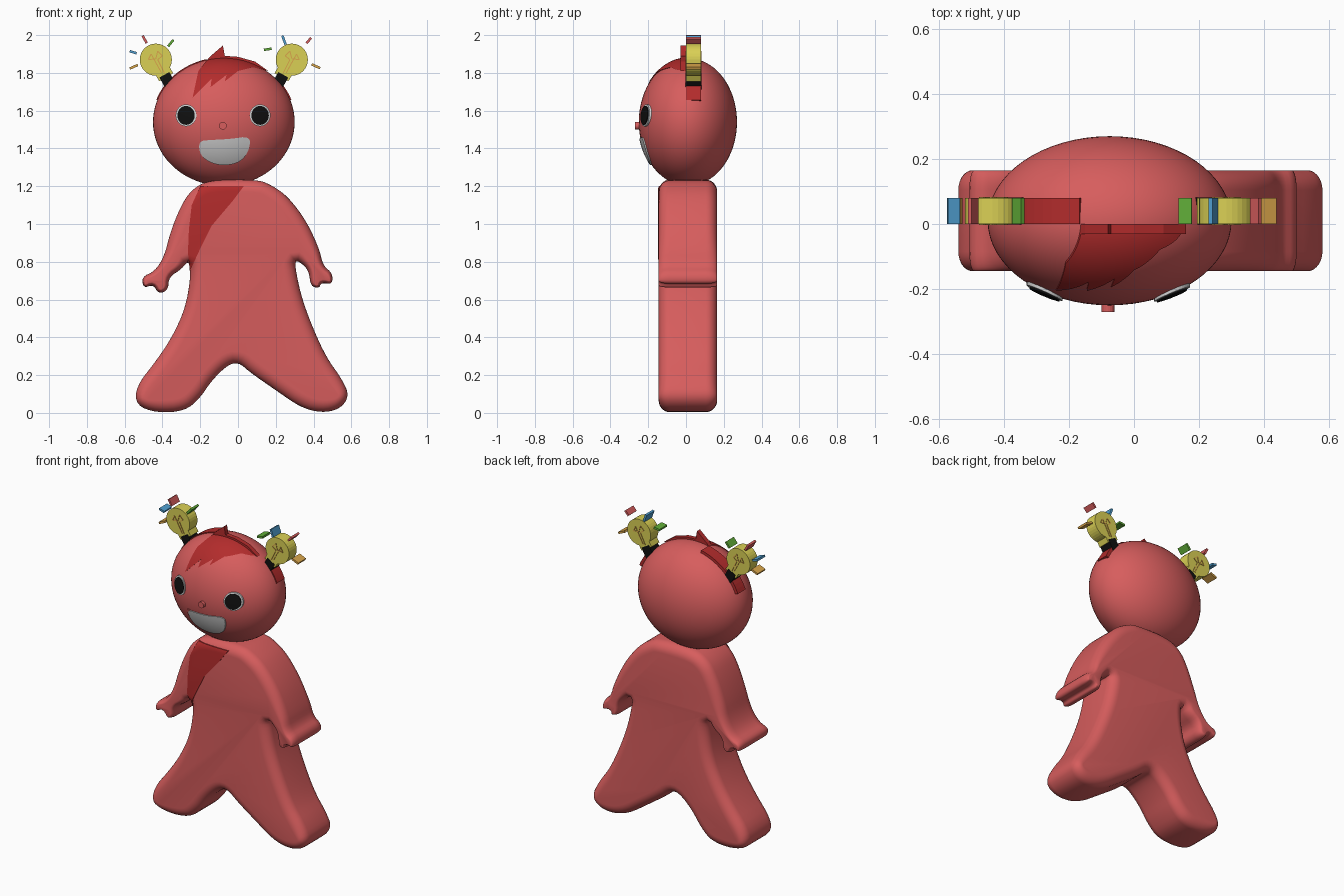
import bpy, bmesh, math
from mathutils import Vector

if "Cube" in bpy.data.objects:
    bpy.data.objects.remove(bpy.data.objects["Cube"])

HEAD_C, HEAD_R = Vector((-0.075, 0.01, 1.54)), Vector((0.375, 0.26, 0.338))


def material(name, *rgb):
    m = bpy.data.materials.new(name)
    m.use_nodes = True
    m.diffuse_color = (*rgb, 1)
    m.node_tree.nodes["Principled BSDF"].inputs["Base Color"].default_value = (*rgb, 1)
    return m


red = material("coral red", 0.68, 0.11, 0.11)
dark = material("dark red", 0.45, 0.025, 0.025)
yellow = material("bulb yellow", 0.70, 0.63, 0.09)
black = material("black", 0.005, 0.005, 0.005)
white = material("off white", 0.65, 0.65, 0.65)
blue = material("blue", 0.08, 0.34, 0.62)
green = material("green", 0.12, 0.42, 0.04)
orange = material("orange", 0.70, 0.38, 0.07)


def make(name, bm, mat, smooth=False):
    bmesh.ops.recalc_face_normals(bm, faces=bm.faces)
    me = bpy.data.meshes.new(name)
    bm.to_mesh(me)
    bm.free()
    me.materials.append(mat)
    ob = bpy.data.objects.new(name, me)
    bpy.context.collection.objects.link(ob)
    if smooth:
        soften(ob)
    return ob


def activate(ob):
    bpy.ops.object.select_all(action='DESELECT')
    ob.select_set(True)
    bpy.context.view_layer.objects.active = ob


def soften(ob):
    activate(ob)
    bpy.ops.object.shade_smooth_by_angle(angle=math.radians(40))


def loft(bm, rings):
    """Skin closed rings of equal length and cap both ends."""
    rows = [[bm.verts.new(p) for p in r] for r in rings]
    n = len(rows[0])
    for a, b in zip(rows, rows[1:]):
        for i in range(n):
            j = (i + 1) % n
            bm.faces.new((a[i], a[j], b[j], b[i]))
    bm.faces.new(rows[0])
    bm.faces.new(rows[-1][::-1])


def prism(name, pts, y0, y1, mat):
    bm = bmesh.new()
    loft(bm, [[(x, y, z) for x, z in pts] for y in (y0, y1)])
    return make(name, bm, mat)


def bar(name, p, q, width, y0, y1, mat):
    p, q = Vector(p), Vector(q)
    d = (q - p).normalized() * width / 2
    s = Vector((-d.y, d.x))
    return prism(name, [p + s, p - s, q - s, q + s], y0, y1, mat)


def oval(cx, cz, rx, rz, n=32):
    return [(cx + rx * math.cos(math.tau * i / n), cz + rz * math.sin(math.tau * i / n))
            for i in range(n)]


def round_off(pts, times=2):
    """Corner cutting turns a coarse outline into a soft one."""
    pts = [Vector(p) for p in pts]
    for _ in range(times):
        nxt = pts[1:] + pts[:1]
        pts = [v for a, b in zip(pts, nxt) for v in (a.lerp(b, 0.25), a.lerp(b, 0.75))]
    return pts


def ellipsoid(name, mat, grow=1.0):
    bm = bmesh.new()
    bmesh.ops.create_uvsphere(bm, u_segments=64, v_segments=40, radius=1)
    for v in bm.verts:
        v.co = HEAD_C + Vector([c * r * grow for c, r in zip(v.co, HEAD_R)])
    return make(name, bm, mat, True)


def keep_inside(ob, outline, y1=0.0):
    """Trim a shell down to the patch in front of an outline."""
    cutter = prism("patch_cutter", outline, -0.6, y1, ob.data.materials[0])
    cutter.hide_render = True
    activate(ob)
    mod = ob.modifiers.new("trim", 'BOOLEAN')
    mod.operation, mod.solver, mod.object = 'INTERSECT', 'EXACT', cutter
    bpy.ops.object.modifier_apply(modifier=mod.name)
    bpy.data.objects.remove(cutter)
    soften(ob)


def head_patch(name, outline, grow, mat):
    keep_inside(ellipsoid(name, mat, grow), outline)


# Body: soft outline with rounded front and back rims
BODY = round_off([
    (0, 0.27), (0.07, 0.21), (0.2, 0.12), (0.33, 0.03), (0.44, 0), (0.54, 0.02), (0.59, 0.09),
    (0.55, 0.18), (0.47, 0.29), (0.4, 0.44), (0.34, 0.6), (0.31, 0.73), (0.3, 0.81),
    (0.34, 0.79), (0.375, 0.75), (0.385, 0.67), (0.43, 0.66), (0.44, 0.69), (0.5, 0.68),
    (0.5, 0.74), (0.45, 0.78), (0.43, 0.87), (0.36, 1.02), (0.26, 1.15), (0.17, 1.21),
    (0.1, 1.235), (-0.15, 1.235), (-0.25, 1.18), (-0.31, 1.08), (-0.36, 0.95),
    (-0.39, 0.83), (-0.44, 0.75), (-0.51, 0.72), (-0.5, 0.66), (-0.45, 0.68), (-0.42, 0.63),
    (-0.37, 0.65), (-0.365, 0.72), (-0.3, 0.76), (-0.26, 0.81), (-0.25, 0.72), (-0.28, 0.55),
    (-0.35, 0.4), (-0.43, 0.28), (-0.54, 0.14), (-0.54, 0.04), (-0.43, 0), (-0.28, 0.01),
    (-0.2, 0.08), (-0.14, 0.17), (-0.06, 0.25)])


def build_body(name, mat, grow=0.0):
    n = len(BODY)
    inward, depth = [], []
    for i, p in enumerate(BODY):
        t = (BODY[(i + 1) % n] - BODY[i - 1]).normalized()
        inward.append(Vector((-t.y, t.x)))
        # Largest circle touching here limits how far the rim may sink in
        room = [d.length_squared / (2 * d.dot(inward[i]))
                for d in (q - p for q in BODY) if d.dot(inward[i]) > 0.001]
        depth.append(min([0.065] + [0.6 * r for r in room]))
    for _ in range(4):
        depth = [(depth[i - 1] + depth[i] + depth[(i + 1) % n]) / 3 for i in range(n)]
    rings = []
    steps = 7
    for side in (-1, 1):
        angles = [math.pi / 2 * k / steps for k in range(steps + 1)]
        for a in (angles[::-1] if side < 0 else angles):
            y = 0.01 + side * (0.095 + grow + 0.06 * math.sin(a))
            ring = []
            for p, w, d in zip(BODY, inward, depth):
                c = p + w * (d * (1 - math.cos(a)) - grow)
                ring.append((c.x, y, c.y))
            rings.append(ring)
    bm = bmesh.new()
    loft(bm, rings)
    return make(name, bm, mat, True)


build_body("body", red)
keep_inside(build_body("chest_patch", dark, 0.004),
            [(-0.2, 1.2), (0.03, 1.2), (-0.03, 1.12), (-0.14, 0.99), (-0.2, 0.87),
             (-0.255, 0.75), (-0.265, 0.85), (-0.26, 0.97), (-0.245, 1.1)])

# Head and face
ellipsoid("head", red)
HAIR = [(-0.08, 1.945), (-0.15, 1.885), (-0.21, 1.81), (-0.24, 1.67), (-0.14, 1.77),
        (-0.145, 1.725), (-0.06, 1.79), (-0.07, 1.755), (0, 1.81), (0.08, 1.83),
        (0.16, 1.81), (0.09, 1.86), (0, 1.885), (-0.07, 1.89)]
head_patch("hair_fringe", HAIR, 1.012, dark)
prism("hair_tuft", HAIR, -0.03, 0, dark)
head_patch("lip", round_off([(-0.23, 1.45), (-0.15, 1.44), (-0.15, 1.35), (-0.2, 1.35)]), 1.012, red)
head_patch("mouth", round_off([(-0.21, 1.44), (-0.14, 1.445), (-0.04, 1.45), (0.06, 1.465),
                               (0.065, 1.41), (0.03, 1.34), (-0.04, 1.31), (-0.13, 1.315),
                               (-0.2, 1.36)]), 1.025, white)
for side, x in (("right", -0.275), ("left", 0.117)):
    head_patch(side + "_eye_white", oval(x, 1.575, 0.055, 0.058), 1.03, white)
    head_patch(side + "_pupil", oval(x, 1.575, 0.046, 0.05), 1.045, black)
prism("nose", oval(-0.08, 1.52, 0.02, 0.02, 20), -0.27, -0.2, red)


# Thin hair band strips hugging the top of the head
def band(name, a0, a1):
    arc = [math.radians(a0 + (a1 - a0) * i / 12) for i in range(13)]
    pts = [(HEAD_C.x + HEAD_R.x * k * math.cos(a), HEAD_C.z + HEAD_R.z * k * math.sin(a))
           for k, row in ((1.015, arc), (0.9, arc[::-1])) for a in row]
    prism(name, pts, 0, 0.08, dark)


band("right_band", 104, 160)
band("left_band", 20, 36)

# Bulbs, mirrored about the middle of the head
for side, flip in (("right", False), ("left", True)):
    def at(x, z):
        return (2 * HEAD_C.x - x if flip else x, z)

    prism(side + "_bulb", oval(*at(-0.435, 1.87), 0.085, 0.085), 0, 0.08, yellow)
    bar(side + "_bulb_neck", at(-0.42, 1.845), at(-0.38, 1.777), 0.085, 0, 0.08, yellow)
    bar(side + "_bulb_base", at(-0.39, 1.79), at(-0.345, 1.71), 0.06, -0.002, 0.082, black)
    wire = [(-0.405, 1.80), (-0.46, 1.90), (-0.475, 1.87), (-0.435, 1.875), (-0.425, 1.915),
            (-0.4, 1.89), (-0.425, 1.87), (-0.39, 1.80)]
    for i, (p, q) in enumerate(zip(wire, wire[1:])):
        bar(f"{side}_filament_{i}", at(*p), at(*q), 0.005, -0.003, 0.083, orange)

RAYS = [("right", red, (-0.505, 1.997), (-0.483, 1.957)),
        ("right", blue, (-0.573, 1.915), (-0.537, 1.904)),
        ("right", orange, (-0.573, 1.823), (-0.53, 1.842)),
        ("right", green, (-0.37, 1.94), (-0.342, 1.975)),
        ("left", red, (0.362, 1.957), (0.387, 1.985)),
        ("left", blue, (0.235, 1.997), (0.252, 1.95)),
        ("left", green, (0.137, 1.922), (0.178, 1.928)),
        ("left", orange, (0.39, 1.845), (0.435, 1.825))]
for side, mat, p, q in RAYS:
    bar(f"{side}_{mat.name.replace(' ', '_')}_ray", p, q, 0.013, 0, 0.08, mat)
